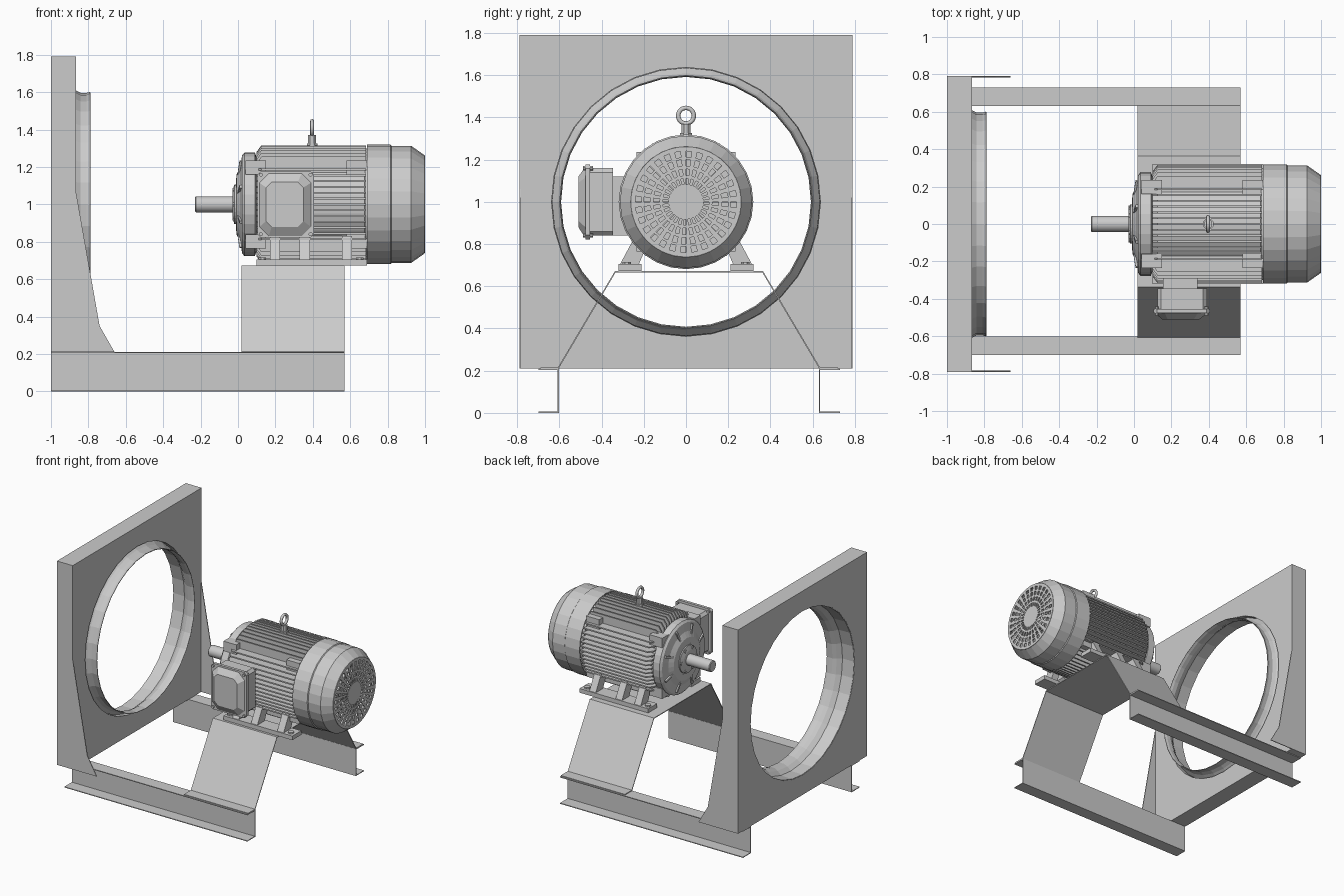
import bpy, bmesh
from math import sin, cos, pi, sqrt, radians
from mathutils import Matrix, Vector

if "Cube" in bpy.data.objects:
    bpy.data.objects.remove(bpy.data.objects["Cube"])

AXIS_Z = 1.0  # height of the motor shaft


def finish(name, bm, sheet=0.0, smooth=False):
    bmesh.ops.recalc_face_normals(bm, faces=bm.faces)
    me = bpy.data.meshes.new(name)
    bm.to_mesh(me)
    bm.free()
    ob = bpy.data.objects.new(name, me)
    bpy.context.collection.objects.link(ob)
    if sheet:
        m = ob.modifiers.new("sheet", 'SOLIDIFY')
        m.thickness, m.offset, m.use_even_offset = sheet, 0, True
    if smooth:
        bpy.ops.object.select_all(action='DESELECT')
        ob.select_set(True)
        bpy.context.view_layer.objects.active = ob
        bpy.ops.object.shade_smooth_by_angle(angle=radians(30))
    return ob


def add_prism(bm, pts, axis, lo, hi, mat=None):
    """Extrude a 2D outline along an axis (other two axes in x,y,z order)."""
    def place(p, h):
        c = list(p)
        c.insert('xyz'.index(axis), h)
        v = Vector(c)
        return bm.verts.new(mat @ v if mat else v)
    a, b = [[place(p, h) for p in pts] for h in (lo, hi)]
    bm.faces.new(a)
    bm.faces.new(b[::-1])
    n = len(pts)
    for i in range(n):
        j = (i + 1) % n
        bm.faces.new((a[i], b[i], b[j], a[j]))


def add_box(bm, x, y, z, mat=None):
    add_prism(bm, [(x[0], y[0]), (x[1], y[0]), (x[1], y[1]), (x[0], y[1])], 'z', z[0], z[1], mat)


def add_lathe(bm, profile, n, cy=0.0, cz=AXIS_Z):
    """Revolve (x, radius) points about a line parallel to x."""
    rings = []
    for x, r in profile:
        k = n if r else 1
        rings.append([bm.verts.new((x, cy + r * cos(2 * pi * i / n), cz + r * sin(2 * pi * i / n)))
                      for i in range(k)])
    for a, b in zip(rings, rings[1:]):
        for i in range(n):
            j = (i + 1) % n
            f = [a[i % len(a)], a[j % len(a)], b[j % len(b)], b[i % len(b)]]
            bm.faces.new(list(dict.fromkeys(f)))


def lathe(name, profile, n, sheet=0.0, smooth=False):
    bm = bmesh.new()
    add_lathe(bm, profile, n)
    return finish(name, bm, sheet, smooth)


def strip(name, pts, x0, x1):
    """Bent sheet metal: a y,z line extruded along x."""
    bm = bmesh.new()
    a, b = [[bm.verts.new((x, y, z)) for y, z in pts] for x in (x0, x1)]
    for i in range(len(pts) - 1):
        bm.faces.new((a[i], a[i + 1], b[i + 1], b[i]))
    return finish(name, bm, 0.006)


def octagon(x0, x1, z0, z1, c):
    return [(x0 + c, z0), (x1 - c, z0), (x1, z0 + c), (x1, z1 - c),
            (x1 - c, z1), (x0 + c, z1), (x0, z1 - c), (x0, z0 + c)]


# Fan wall panel with round opening
bm = bmesh.new()
add_box(bm, (-1, -0.865), (-0.79, 0.79), (0.21, 1.79))
panel = finish("wall_panel", bm)
cutter = lathe("opening_cutter", [(-1.1, 0), (-1.1, 0.637), (-0.7, 0.637), (-0.7, 0)], 32)
cutter.hide_render = cutter.hide_viewport = True
cut = panel.modifiers.new("opening", 'BOOLEAN')
cut.operation, cut.object, cut.solver = 'DIFFERENCE', cutter, 'EXACT'

# Inlet ring curving through the opening
lathe("inlet_ring", [(-0.998, 0.635), (-0.9, 0.633), (-0.868, 0.607), (-0.842, 0.594),
                     (-0.81, 0.594), (-0.79, 0.599)], 32, 0.004)

# Side gussets of the panel
for side, y in (("front", -0.79), ("back", 0.784)):
    bm = bmesh.new()
    add_prism(bm, [(-0.865, 0.21), (-0.66, 0.21), (-0.74, 0.35), (-0.865, 1.06)], 'y', y, y + 0.006)
    finish(side + "_gusset", bm)

# Base channels and bent motor stand
strip("front_rail", [(-0.70, 0.003), (-0.605, 0.003), (-0.605, 0.207), (-0.70, 0.207)], -1, 0.57)
strip("back_rail", [(0.73, 0.003), (0.633, 0.003), (0.633, 0.207), (0.73, 0.207)], -1, 0.57)
strip("motor_stand", [(-0.69, 0.213), (-0.605, 0.213), (-0.335, 0.669), (0.363, 0.669),
                      (0.633, 0.213), (0.72, 0.213)], 0.02, 0.57)

# Motor core, shaft and end shield
lathe("motor_core", [(0.08, 0), (0.08, 0.252), (0.675, 0.252), (0.68, 0.3), (0.7, 0.3), (0.7, 0)], 32)
lathe("shaft", [(-0.23, 0), (-0.23, 0.038), (-0.225, 0.043), (0.02, 0.043), (0.02, 0)], 24, smooth=True)
lathe("end_shield", [(-0.03, 0), (-0.03, 0.07), (-0.02, 0.105), (-0.012, 0.105), (-0.008, 0.16), (0.012, 0.2),
                     (0.022, 0.262), (0.035, 0.277), (0.09, 0.277), (0.1, 0.25), (0.1, 0)], 32)

# Shield ribs and bearing cap bolts
bm = bmesh.new()
for i in range(8):
    m = Matrix.Translation((0, 0, AXIS_Z)) @ Matrix.Rotation(pi * (i + 0.5) / 4, 4, 'X')
    add_prism(bm, [(-0.012, 0.11), (0.008, 0.25), (0.05, 0.25), (0.05, 0.11)], 'y', -0.008, 0.008, m)
for i in range(6):
    a = pi * i / 3
    add_lathe(bm, [(-0.03, 0), (-0.03, 0.012), (0, 0.012), (0, 0)], 6, 0.088 * cos(a), AXIS_Z + 0.088 * sin(a))
finish("shield_ribs_and_bolts", bm)

# Cooling fins in four quadrants, with corner lugs between them
bm = bmesh.new()
for q in range(4):
    m = Matrix.Translation((0, 0, AXIS_Z)) @ Matrix.Rotation(q * pi / 2, 4, 'X')
    for i in range(-6, 7):
        t = i * 0.031
        h = sqrt(0.316 ** 2 - t * t)
        add_prism(bm, [(0.1, 0.17), (0.1, h - 0.035), (0.125, h), (0.685, h), (0.685, 0.17)],
                  'y', t - 0.005, t + 0.005, m)
finish("cooling_fins", bm)
bm = bmesh.new()
for q in range(4):
    m = Matrix.Translation((0, 0, AXIS_Z)) @ Matrix.Rotation(q * pi / 2, 4, 'X')
    for x0, x1 in ((0.04, 0.15), (0.58, 0.69)):
        add_box(bm, (x0, x1), (0.16, 0.235), (0.16, 0.235), m)
finish("corner_lugs", bm)

# Fan cover and slotted grille
lathe("fan_cover", [(0.69, 0.316), (0.815, 0.316), (0.82, 0.31), (0.925, 0.31), (0.996, 0.26)], 28, 0.006)
bm = bmesh.new()
radii = [0.07, 0.083, 0.11, 0.125, 0.155, 0.17, 0.2, 0.212, 0.24, 0.261]
N = 56
rings = [[bm.verts.new((0.996, r * cos(2 * pi * i / N), AXIS_Z + r * sin(2 * pi * i / N)))
          for i in range(N)] for r in radii]
bm.faces.new(rings[0])
for k in range(len(radii) - 1):
    for i in range(N):
        if k % 2 and i % 2:
            continue  # open slot
        j = (i + 1) % N
        bm.faces.new((rings[k][i], rings[k + 1][i], rings[k + 1][j], rings[k][j]))
finish("fan_grille", bm, 0.008)

# Cooling fan behind the grille
bm = bmesh.new()
add_lathe(bm, [(0.7, 0), (0.7, 0.08), (0.9, 0.06), (0.9, 0)], 16)
for i in range(8):
    m = Matrix.Translation((0, 0, AXIS_Z)) @ Matrix.Rotation(pi * i / 4, 4, 'X')
    add_box(bm, (0.76, 0.88), (-0.004, 0.004), (0.05, 0.25), m)
finish("cooling_fan", bm)

# Motor feet: a slab with three sloped legs each side
for side, s in (("front", -1), ("back", 1)):
    bm = bmesh.new()
    add_box(bm, (0.1, 0.69), sorted((s * 0.21, s * 0.32)), (0.673, 0.705))
    for x0, x1 in ((0.17, 0.225), (0.33, 0.385), (0.555, 0.61)):
        add_prism(bm, [(s * 0.225, 0.70), (s * 0.315, 0.70), (s * 0.245, 0.83), (s * 0.17, 0.83)], 'x', x0, x1)
    for x in (0.13, 0.65):
        add_prism(bm, octagon(x - 0.02, x + 0.02, s * 0.28 - 0.02, s * 0.28 + 0.02, 0.012), 'z', 0.7, 0.716)
    finish(side + "_motor_foot", bm)

# Terminal box: neck, body, flange, tapered lid and corner screws
bm = bmesh.new()
add_box(bm, (0.155, 0.34), (-0.35, -0.24), (0.84, 1.12))
add_prism(bm, octagon(0.125, 0.39, 0.84, 1.16, 0.02), 'y', -0.455, -0.345)
add_prism(bm, octagon(0.103, 0.407, 0.822, 1.178, 0.02), 'y', -0.477, -0.455)
lo = [bm.verts.new((x, -0.477, z)) for x, z in octagon(0.115, 0.39, 0.83, 1.165, 0.05)]
hi = [bm.verts.new((x, -0.51, z)) for x, z in octagon(0.15, 0.35, 0.88, 1.12, 0.03)]
bm.faces.new(hi)
for i in range(8):
    j = (i + 1) % 8
    bm.faces.new((lo[i], lo[j], hi[j], hi[i]))
for x in (0.122, 0.388):
    for z in (0.841, 1.159):
        add_prism(bm, octagon(x - 0.01, x + 0.01, z - 0.01, z + 0.01, 0.006), 'y', -0.488, -0.44)
finish("terminal_box", bm)

# Lifting eye on top
bm = bmesh.new()
add_prism(bm, octagon(0.368, 0.424, -0.028, 0.028, 0.016), 'z', 1.28, 1.325)
add_prism(bm, octagon(0.374, 0.418, -0.022, 0.022, 0.012), 'z', 1.325, 1.37)
finish("lifting_eye_base", bm)
bpy.ops.mesh.primitive_torus_add(major_segments=24, minor_segments=8, major_radius=0.037,
                                 minor_radius=0.0105, location=(0.396, 0, 1.408), rotation=(0, pi / 2, 0))
bpy.context.object.name = "lifting_eye"
bpy.ops.object.shade_smooth_by_angle(angle=radians(60))
